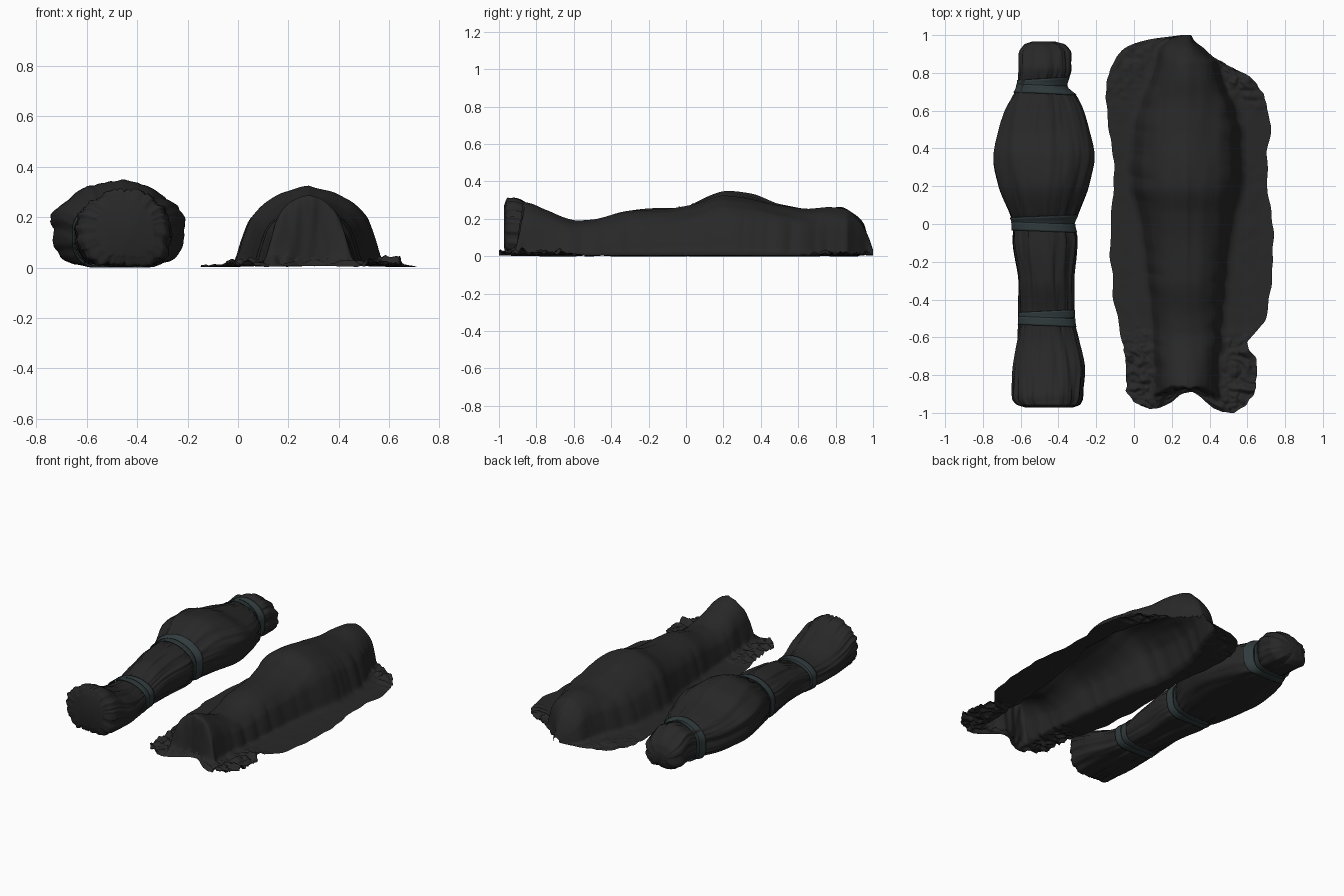
import bpy, bmesh, math
from mathutils import Vector, noise

if "Cube" in bpy.data.objects:
    bpy.data.objects.remove(bpy.data.objects["Cube"])


def material(name, col):
    m = bpy.data.materials.new(name)
    m.diffuse_color = (*col, 1)
    m.use_nodes = True
    m.node_tree.nodes["Principled BSDF"].inputs["Base Color"].default_value = m.diffuse_color
    return m


CLOTH = material("dark_cloth", (0.021, 0.021, 0.021))
TAPE = material("strap_grey", (0.030, 0.043, 0.046))


def nz(x, y, z=0.0):
    return noise.noise(Vector((x, y, z)))


def smooth(a, b, v):
    t = max(0.0, min(1.0, (v - a) / (b - a)))
    return t * t * (3 - 2 * t)


def sample(table, y):
    """Smooth interpolation of table rows, keyed by descending first column."""
    n = len(table)
    i = 0
    while i < n - 2 and y < table[i + 1][0]:
        i += 1
    p, a, b, q = table[max(i - 1, 0)], table[i], table[i + 1], table[min(i + 2, n - 1)]
    d = b[0] - a[0]
    t = max(0.0, min(1.0, (y - a[0]) / d))
    out = []
    for k in range(1, len(a)):
        s = (b[k] - a[k]) / d
        s0 = (a[k] - p[k]) / (a[0] - p[0]) if i > 0 else s
        s1 = (q[k] - b[k]) / (q[0] - b[0]) if i < n - 2 else s
        ma = 0 if s0 * s <= 0 else 2 * s0 * s / (s0 + s)
        mb = 0 if s1 * s <= 0 else 2 * s1 * s / (s1 + s)
        out.append((2*t**3 - 3*t*t + 1) * a[k] + (t**3 - 2*t*t + t) * d * ma
                   + (3*t*t - 2*t**3) * b[k] + (t**3 - t*t) * d * mb)
    return out


def grid_object(name, rows, mat, closed=False, caps=False):
    """Skin a list of point rows into one smooth mesh."""
    bm = bmesh.new()
    vs = [[bm.verts.new(p) for p in r] for r in rows]
    m = len(rows[0])
    for r0, r1 in zip(vs, vs[1:]):
        for j in range(m if closed else m - 1):
            k = (j + 1) % m
            bm.faces.new((r0[j], r0[k], r1[k], r1[j]))
    if caps:
        bm.faces.new(vs[0])
        bm.faces.new(vs[-1])
    bmesh.ops.recalc_face_normals(bm, faces=bm.faces)
    if not closed and sum(f.normal.z for f in bm.faces) < 0:
        bmesh.ops.reverse_faces(bm, faces=bm.faces)
    me = bpy.data.meshes.new(name)
    bm.to_mesh(me)
    bm.free()
    me.shade_smooth()
    me.materials.append(mat)
    ob = bpy.data.objects.new(name, me)
    bpy.context.collection.objects.link(ob)
    return ob


# Wrapped body: y, left x, right x, underside z, top z
WRAP = [(.965, -.54, -.42, .05, .13), (.95, -.58, -.37, .02, .175), (.90, -.61, -.335, 0, .225),
        (.82, -.61, -.335, 0, .265), (.73, -.615, -.36, .01, .243), (.68, -.64, -.31, 0, .25),
        (.60, -.68, -.27, 0, .262), (.50, -.71, -.24, 0, .28), (.35, -.74, -.21, 0, .33),
        (.22, -.72, -.235, 0, .343), (.05, -.66, -.30, 0, .285), (0, -.64, -.32, .008, .255),
        (-.08, -.642, -.302, 0, .257), (-.30, -.61, -.32, 0, .24), (-.50, -.605, -.32, .008, .185),
        (-.60, -.615, -.30, 0, .19), (-.80, -.64, -.262, 0, .255), (-.92, -.642, -.265, 0, .315),
        (-.955, -.62, -.28, .005, .315), (-.972, -.57, -.32, .04, .275)]
STRAPS = (.73, 0.0, -.50)


def wrap_point(y, a, out=0.0, folds=True):
    xl, xr, zb, zt = sample(WRAP, y)
    cx, hw = (xl + xr) / 2, (xr - xl) / 2 + out
    zc = zb + (zt - zb) * .55
    c, s = math.cos(a), math.sin(a)
    p = 1.85 if s > 0 else 3.6
    e = 2 / (2.2 if s > 0 else 3.6)
    k = (abs(c) ** p + abs(s) ** p) ** (-1 / p)
    x = c * k * hw
    z = s * k * ((zt - zc if s > 0 else zc - zb) + out)
    if folds:
        # long creases, gathered tightly beside each strap
        gather = sum(math.exp(-((y - q) / .10) ** 2) for q in STRAPS)
        d = .014 * nz(c * 3 + y, s * 3, y * 2) + .006 * nz(c * 7, s * 7 + y * 2, y * 3)
        d -= (.007 * gather + .003) * (1 - min(1, abs(nz(c * 7, s * 7, y * 1.5 + 5)) * 4))
        d -= .014 * smooth(-.7, -.95, y) * (1 - min(1, abs(nz(c * 5, s * 5, 9)) * 4))
        f = 1 + d / max(.05, math.hypot(x, z))
        x, z = x * f, z * f
    return cx + x, max(0.0, zc + z)


N = 112
rows = []
STEPS = 170
for i in range(STEPS + 1):
    y = .965 - 1.937 * (.5 - .5 * math.cos(math.pi * i / STEPS))
    rows.append([(x, y, z) for x, z in (wrap_point(y, 2 * math.pi * j / N) for j in range(N))])
grid_object("wrapped_body", rows, CLOTH, closed=True, caps=True)

# Straps: two slightly crossed turns of tape at neck, waist and shins
for label, sy in zip(("neck", "waist", "shin"), STRAPS):
    for turn, (off, tilt, lift) in enumerate(((.017, .007, .007), (-.017, -.006, .009))):
        band = []
        for w in (-.022, -.011, 0, .011, .022):
            ring = []
            for j in range(72):
                a = 2 * math.pi * j / 72
                y = sy + off + w + tilt * math.cos(a)
                x, z = wrap_point(y, a, lift, folds=False)
                ring.append((x, y, z))
            band.append(ring)
        ob = grid_object(f"{label}_strap_{turn + 1}", band, TAPE, closed=True)
        sol = ob.modifiers.new("thickness", 'SOLIDIFY')
        sol.thickness = .005

# Draped body: y, left hem x, right hem x, body half width, top z
DRAPE = [(1.0, .25, .30, .02, .035), (.975, .07, .31, .08, .11), (.93, -.05, .36, .12, .19),
         (.85, -.11, .48, .14, .255), (.77, -.14, .62, .16, .262), (.65, -.15, .70, .20, .25),
         (.50, -.13, .72, .235, .27), (.30, -.105, .705, .245, .315), (.20, -.11, .705, .24, .325),
         (.05, -.12, .73, .21, .28), (-.10, -.125, .735, .19, .255), (-.30, -.115, .73, .17, .245),
         (-.50, -.09, .695, .155, .195), (-.58, -.07, .64, .15, .19), (-.63, -.06, .60, .15, .20),
         (-.75, -.045, .65, .14, .25), (-.86, -.04, .65, .14, .29), (-.895, -.03, .63, .15, .22),
         (-.925, -.02, .61, .16, .06), (-.96, .0, .59, .17, .02), (-1.0, .08, .53, .17, .006)]
# half section: distance (body half widths), height fraction, hem share
SECTION = [(0, 0, 1, 0), (-.35, .35, .94, 0), (-.65, .65, .83, 0), (-.92, .92, .62, 0),
           (-1.07, 1.07, .33, 0), (-1.17, 1.17, .10, 0), (-1.25, 1.25, .03, .08), (-2.2, 1.25, 0, 1)]
CX = .28


def drape_point(y, u):
    xl, xr, w, top = sample(DRAPE, y)
    hem = (CX - xl) if u < 0 else (xr - CX)
    hem += .012 * nz(y * 9, 3 if u < 0 else 8) * smooth(1.0, .85, abs(y))
    w = min(w, hem / 1.3)
    t = abs(u)
    q = t * 1.6 if t < .75 else 1.2 + (t - .75) * 4
    d, h, share = sample(SECTION, -q)
    x = CX + math.copysign(d * w + share * (hem - 1.25 * w), u)
    z = top * h
    # broad folds over the body
    body = min(1, z / .12)
    z += body * (.008 * nz(x * 7, y * 2.5, 1) + .005 * nz(x * 18, y * 3, 4))
    # steep hanging folds down the sides
    side = smooth(.35, .6, t) * (1 - smooth(.72, .9, t))
    x += math.copysign(side * .016 * nz(y * 8 + x, 2 if u < 0 else 6), u)
    # crumpled hem at the head corner and by the feet
    crumple = smooth(.66, .85, t) * max(smooth(.55, .8, y) * (1 if u > 0 else .35),
                                        smooth(-.5, -.68, y))
    z += crumple * (.045 * abs(nz(x * 16, y * 20, 2)) + .022 * abs(nz(x * 38, y * 38, 7)))
    z += .005 * smooth(.7, .9, t) * abs(nz(x * 9, y * 9, 5))
    x += crumple * .018 * nz(x * 20, y * 22, 11)
    # notch between the two front hem lobes and pleats hanging off the toes
    front = smooth(-.85, -1.0, y)
    yy = y + front * (.11 * math.exp(-((x - .30) / .10) ** 2) + (.02 if x < .3 else 0) * smooth(.3, .2, x))
    yy += smooth(-.80, -.9, y) * .016 * nz(x * 22, z * 4, 3) * (1 - .6 * front)
    z += smooth(-.9, -.96, y) * .035 * abs(nz(x * 18, y * 22, 8)) * (1 - smooth(-.975, -1.0, y))
    return x, min(1.0, max(-1.0, yy)), max(.003, z)


M = 70
rows = [[drape_point(1 - 2 * i / 230, j / M) for j in range(-M, M + 1)] for i in range(231)]
grid_object("draped_sheet", rows, CLOTH)
